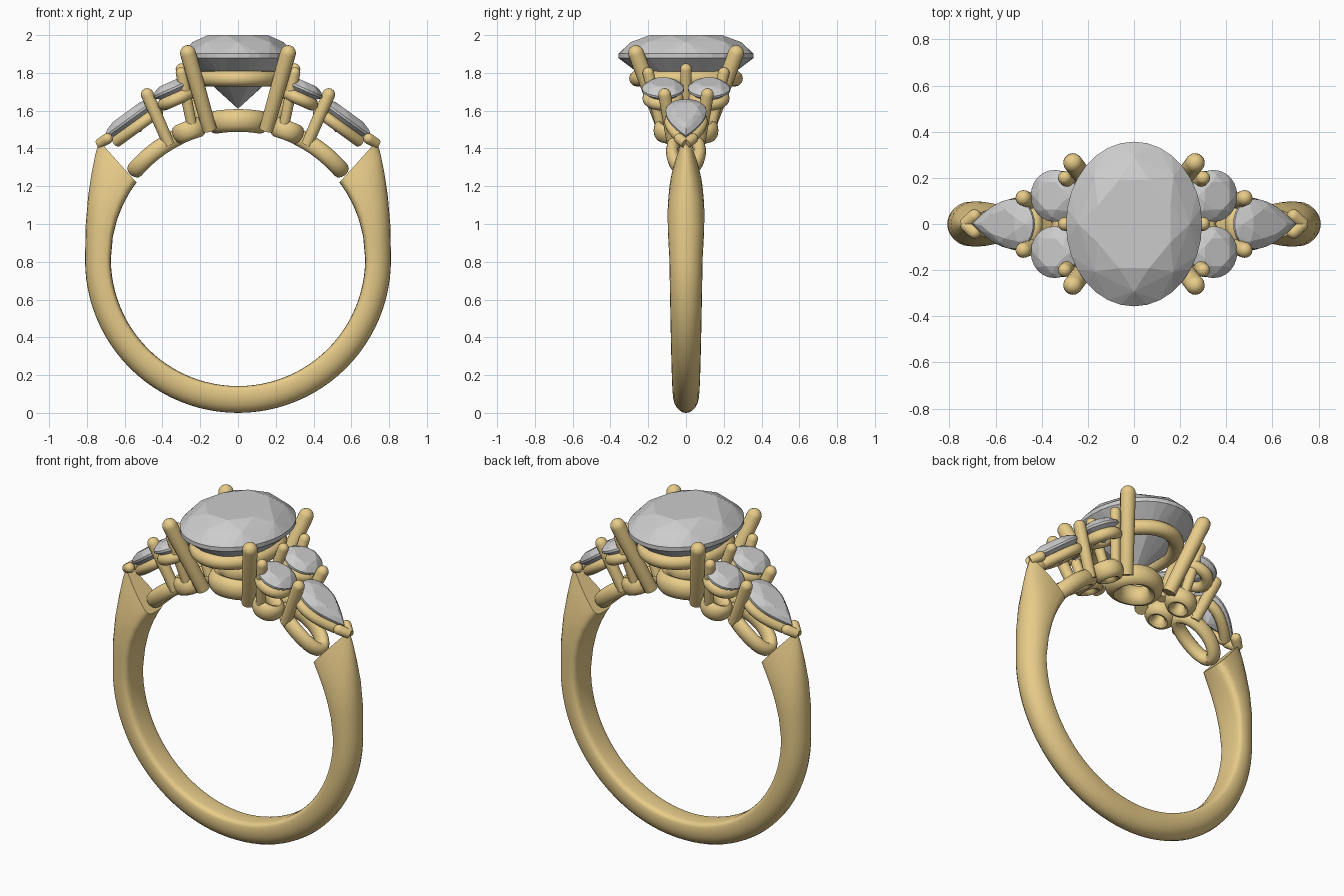
import bpy, bmesh, math
from mathutils import Vector
from math import sin, cos, pi

if "Cube" in bpy.data.objects:
    bpy.data.objects.remove(bpy.data.objects["Cube"])

CZ, RI = 0.815, 0.673          # finger hole centre and radius
gold = bpy.data.materials.new("gold")
gold.diffuse_color = (0.80, 0.60, 0.25, 1)
gold.use_nodes = True
gold.node_tree.nodes["Principled BSDF"].inputs["Base Color"].default_value = gold.diffuse_color


def finish(bm, name, mat=None, smooth=True):
    bmesh.ops.recalc_face_normals(bm, faces=bm.faces)
    me = bpy.data.meshes.new(name)
    bm.to_mesh(me)
    bm.free()
    ob = bpy.data.objects.new(name, me)
    bpy.context.collection.objects.link(ob)
    if mat:
        me.materials.append(mat)
    if smooth:
        bpy.context.view_layer.objects.active = ob
        ob.select_set(True)
        bpy.ops.object.shade_smooth_by_angle(angle=math.radians(40))
        ob.select_set(False)
    return ob


def loft(name, rings, closed=False):
    """Skin a list of point rings; cap the ends unless closed."""
    bm = bmesh.new()
    vs = [[bm.verts.new(p) for p in r] for r in rings]
    n = len(vs[0])
    for i in range(len(vs) if closed else len(vs) - 1):
        a, b = vs[i], vs[(i + 1) % len(vs)]
        for j in range(n):
            k = (j + 1) % n
            bm.faces.new((a[j], a[k], b[k], b[j]))
    if not closed:
        bm.faces.new(vs[0])
        bm.faces.new(vs[-1])
    return finish(bm, name, gold)


def prong(name, a, b, r):
    """Round wire from a to b with a domed tip at b."""
    a, b = Vector(a), Vector(b)
    d = (b - a).normalized()
    u = d.orthogonal().normalized()
    v = d.cross(u)
    prof = [(a, r * 0.9), (b, r)]
    prof += [(b + d * r * sin(t), r * cos(t)) for t in (0.35, 0.7, 1.05, 1.4)]
    loft(name, [[c + (u * cos(q * pi / 8) + v * sin(q * pi / 8)) * w
                 for q in range(16)] for c, w in prof])


def oval(a, b):
    return lambda t: Vector((a * cos(t), b * sin(t)))


def pear(a, b):
    return lambda t: Vector((a * cos(t), b * sin(t) * abs(sin(t / 2)) / 0.77))


def frame(x, y, z, tilt, side):
    """Local to world map for a stone leaning outwards along x."""
    c, s = cos(math.radians(tilt)), sin(math.radians(tilt))
    return lambda p, q, h: (side * (x + p * c + h * s), y + q, z - p * s + h * c)


def bend(s0, y0, radius, side):
    """Local to world map that wraps a flat loop around the finger hole."""
    def f(p, q, h):
        ang, r = (s0 + p) / radius, radius + h
        return (side * r * sin(ang), y0 + q, CZ + r * cos(ang))
    return f


def hoop(name, outline, place, rw, rh, h=0.0, n=48):
    """Closed wire following an outline; rw, rh are its half width and height."""
    rings = []
    for i in range(n):
        t = 2 * pi * (i + 0.5) / n
        p = outline(t)
        d = outline(t + 0.01) - outline(t - 0.01)
        nrm = Vector((d.y, -d.x)).normalized()
        rings.append([place(*(p + nrm * rw * cos(k * pi / 6)), h + rh * sin(k * pi / 6))
                      for k in range(12)])
    loft(name, rings, True)


def gem(name, outline, place, crown, depth, band, n=32):
    """Faceted stone: table, crown, girdle band, pavilion, culet."""
    bm = bmesh.new()
    for cnt, off, sc, h in ((8, 0.5, 0.58, crown), (8, 0, 0.82, crown * 0.66),
                            (n, 0, 1, band), (n, 0, 1, -band),
                            (8, 0.5, 0.5, -band - (depth - band) * 0.53)):
        for i in range(cnt):
            p = outline(2 * pi * (i + off) / cnt) * sc
            bm.verts.new(place(p.x, p.y, h))
    bm.verts.new(place(0, 0, -depth))
    res = bmesh.ops.convex_hull(bm, input=bm.verts)
    junk = [g for g in set(res["geom_interior"]) if isinstance(g, bmesh.types.BMVert)]
    bmesh.ops.delete(bm, geom=junk, context='VERTS')
    bmesh.ops.dissolve_limit(bm, angle_limit=0.02, verts=bm.verts, edges=bm.edges)
    finish(bm, name, smooth=False)


# Shank: one sweep from shoulder to shoulder, widening and tapering to the tips
upper = [(90, 0.81, 0.82, 0.088), (100, 0.806, 1.0, 0.096), (108, 0.793, 1.15, 0.10),
         (115, 0.775, 1.27, 0.10), (121, 0.755, 1.37, 0.096), (127, 0.735, 1.44, 0.085)]
half = []
for i in range(24):
    a = 90 * i / 24
    r = math.radians(a)
    half.append((a, 0.81 * sin(r), 0.81 - 0.81 * cos(r), 0.068 + 0.02 * a / 90))
half += upper


def section(st, side):
    a, ox, oz, w = st
    r = math.radians(a)
    ix, iz = RI * sin(r), CZ - RI * cos(r)
    taper = max(0, (a - 105) / 22) * 0.55
    pts = []
    for k in range(24):
        c, s = cos(k * pi / 12), sin(k * pi / 12)
        if s >= 0:
            u, v = c, 0.35 + 0.65 * s
        else:
            u = math.copysign(abs(c) ** 0.5, c)
            v = 0.35 - 0.35 * abs(s) ** 0.5
        pts.append((side * (ix + (ox - ix) * v), u * w * (1 - taper * v), iz + (oz - iz) * v))
    return pts


# the left half reuses the same section order so the rings line up
loft("shank", [section(s, -1) for s in reversed(half[1:])] + [section(s, 1) for s in half])

# Centre stone with its gallery rail, base loop and four claws
flat = frame(0, 0, 1.89, 0, 1)
gem("centre_stone", oval(0.295, 0.357), flat, 0.11, 0.28, 0.012)
hoop("centre_rail", oval(0.205, 0.26), flat, 0.042, 0.042, -0.12)
hoop("centre_base", oval(0.125, 0.11), bend(0, 0, 0.733, 1), 0.042, 0.06)

for side in (-1, 1):
    tag = "right" if side > 0 else "left"
    # Pear side stone
    pf = frame(0.567, 0, 1.56, 36, side)
    gem("pear_stone_" + tag, pear(0.165, 0.108), pf, 0.04, 0.09, 0.006)
    hoop("pear_rail_" + tag, pear(0.135, 0.085), pf, 0.03, 0.03, -0.055)
    hoop("pear_base_" + tag, oval(0.145, 0.072), bend(0.475, 0, 0.72, side), 0.034, 0.045)
    prong("inner_claw_" + tag, (side * 0.19, 0, 1.53), (side * 0.30, 0, 1.82), 0.03)

    for y in (-1, 1):
        t2 = tag + ("_back" if y > 0 else "_front")
        # Small round stone
        rf = frame(0.345, y * 0.122, 1.715, 24, side)
        gem("round_stone_" + t2, oval(0.11, 0.112), rf, 0.04, 0.085, 0.006, 24)
        hoop("round_rail_" + t2, oval(0.075, 0.075), rf, 0.034, 0.034, -0.055, 32)
        hoop("round_base_" + t2, oval(0.058, 0.055), bend(0.265, y * 0.085, 0.728, side),
             0.032, 0.052, 0, 32)
        # Claws
        prong("centre_claw_" + t2, (side * 0.15, y * 0.115, 1.50),
              (side * 0.265, y * 0.265, 1.905), 0.042)
        prong("side_claw_" + t2, (side * 0.24, y * 0.13, 1.50),
              (side * 0.30, y * 0.20, 1.80), 0.03)
        prong("shared_claw_" + t2, (side * 0.365, y * 0.07, 1.42),
              (side * 0.48, y * 0.113, 1.685), 0.034)
        prong("tip_claw_" + t2, (side * 0.735, 0, 1.425), (side * 0.692, y * 0.035, 1.452), 0.029)
